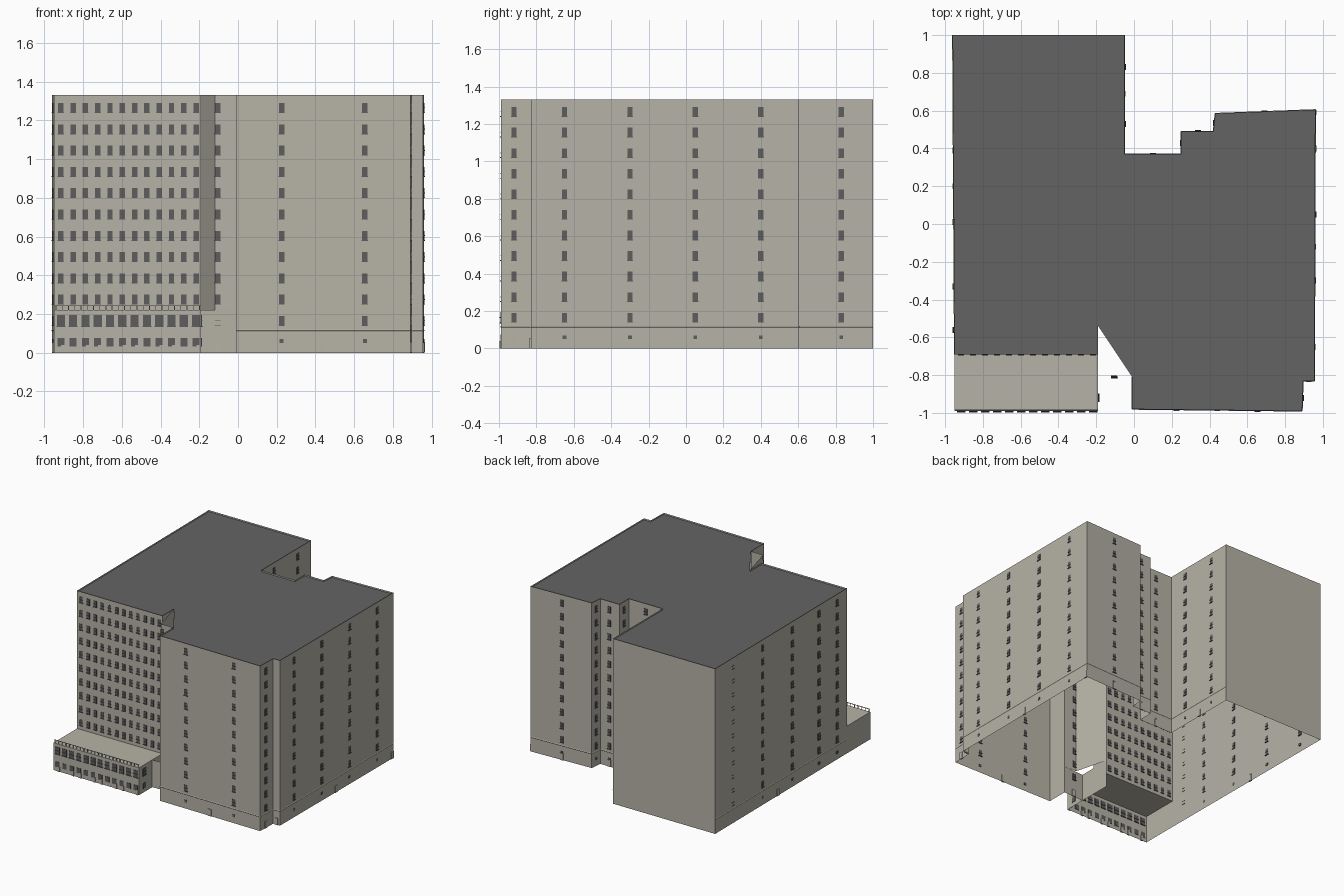
import bpy, bmesh
from mathutils import Vector

cube = bpy.data.objects.get("Cube")
if cube:
    bpy.data.objects.remove(cube)


def material(name, rgb):
    m = bpy.data.materials.new(name)
    m.use_nodes = True
    m.diffuse_color = (*rgb, 1)
    m.node_tree.nodes["Principled BSDF"].inputs["Base Color"].default_value = (*rgb, 1)
    return m


STONE = material("warm grey stone", (0.47, 0.45, 0.385))
ROOF = material("dark grey roofing", (0.127, 0.127, 0.127))
GLASS = material("dark window glass", (0.11, 0.11, 0.11))


def finish(bm, name, *mats):
    mesh = bpy.data.meshes.new(name)
    bm.to_mesh(mesh)
    bm.free()
    for m in mats:
        mesh.materials.append(m)
    ob = bpy.data.objects.new(name, mesh)
    bpy.context.collection.objects.link(ob)
    return ob


def ribbon(name, path, z0, z1):
    """Upright wall surface following a plan path."""
    bm = bmesh.new()
    low = [bm.verts.new((x, y, z0)) for x, y in path]
    high = [bm.verts.new((x, y, z1)) for x, y in path]
    for i in range(len(path) - 1):
        bm.faces.new((low[i], low[i + 1], high[i + 1], high[i]))
    return finish(bm, name, STONE)


def sunken_roof(name, path, z, rim, drop, mat):
    """Flat roof set below a narrow stone parapet."""
    bm = bmesh.new()
    top = bm.faces.new([bm.verts.new((x, y, z)) for x, y in path])
    bmesh.ops.inset_region(bm, faces=[top], thickness=rim)
    # Drop the inner sheet straight down from the parapet
    sheet = bmesh.ops.extrude_face_region(bm, geom=[top])
    bmesh.ops.translate(bm, vec=(0, 0, -drop),
                        verts=[g for g in sheet["geom"] if isinstance(g, bmesh.types.BMVert)])
    for g in sheet["geom"]:
        if isinstance(g, bmesh.types.BMFace):
            g.material_index = 1
    if top.is_valid:
        bm.faces.remove(top)
    return finish(bm, name, STONE, mat)


def plate(bm, x, y, z, side, w, h, depth=0.006):
    """Thin box lying on a wall that faces along the x or y axis."""
    size = (depth, w, h) if side == "x" else (w, depth, h)
    made = bmesh.ops.create_cube(bm, size=1)["verts"]
    bmesh.ops.scale(bm, vec=size, verts=made)
    bmesh.ops.translate(bm, vec=(x, y, z), verts=made)


TOP, LEDGE = 1.33, 0.22

# Plan of the tower, counter-clockwise from the entrance notch
tower = [(-0.01, -0.81), (-0.01, -0.98), (0.89, -0.99), (0.895, -0.83),
         (0.955, -0.83), (0.96, 0.605), (0.43, 0.585), (0.42, 0.49),
         (0.25, 0.49), (0.25, 0.37), (-0.05, 0.37), (-0.05, 1.0),
         (-0.96, 1.0), (-0.95, -0.69)]
front = [(-0.95, -0.69), (-0.19, -0.69), (-0.19, -0.54)]
ribbon("tower_walls", tower, 0, TOP)
ribbon("upper_front_walls", front + [(-0.12, -0.81), (-0.01, -0.81)], LEDGE, TOP)
sunken_roof("tower_roof", tower + front[1:], TOP, 0.01, 0.012, ROOF)

# Low front wing, open above beside the notch
ribbon("wing_walls", [(-0.95, -0.69), (-0.95, -0.99), (-0.19, -0.99),
                      (-0.19, -0.82), (-0.01, -0.81)], 0, LEDGE)
bm = bmesh.new()
bm.faces.new([bm.verts.new((x, y, LEDGE)) for x, y in
              ((-0.95, -0.99), (-0.19, -0.99), (-0.19, -0.69), (-0.95, -0.69))])
finish(bm, "wing_roof", STONE)
bm = bmesh.new()
ribbon("wing_side_return", [(-0.19, -0.82), (-0.19, -0.54)], 0, LEDGE)

# Railing along the wing roof
for i in range(24):
    plate(bm, -0.94 + i * 0.0322, -0.985, LEDGE + 0.011, "y", 0.004, 0.022, 0.004)
plate(bm, -0.57, -0.985, LEDGE + 0.023, "y", 0.76, 0.004, 0.004)
finish(bm, "wing_railing", STONE)

# Regular window grid of the front facade
STEP, HIGH = 0.11, 1.265
glass, bars, doors = bmesh.new(), bmesh.new(), bmesh.new()


def window(x, y, z, side, w, h):
    plate(glass, x, y, z, side, w, h)
    plate(bars, x, y, z, side, w, 0.004, 0.012)
    plate(bars, x, y, z - h / 2, side, w + 0.004, 0.004, 0.014)


for i in range(12):
    x = -0.915 + i * 0.0635
    for row in range(10):
        window(x, -0.69, HIGH - row * STEP, "y", 0.028, 0.05)
    window(x, -0.99, 0.165, "y", 0.042, 0.058)
    plate(glass, x, -0.99, 0.054, "y", 0.036, 0.042)
    if i % 3 != 1:
        plate(doors, x + 0.012, -0.99, 0.02, "y", 0.02, 0.04, 0.012)
window(-0.19, -0.92, 0.165, "x", 0.042, 0.058)
plate(glass, -0.19, -0.92, 0.054, "x", 0.036, 0.042)

# Single window columns around the tower
columns = [(0.225, -0.983, "y"), (0.655, -0.987, "y"), (-0.105, -0.81, "y"),
           (0.892, -0.92, "x"), (0.955, -0.65, "x"), (0.957, -0.3, "x"),
           (0.958, 0.05, "x"), (0.959, 0.4, "x"), (-0.05, 0.53, "x"),
           (-0.05, 0.83, "x"), (0.69, 0.595, "y"), (0.425, 0.535, "x"),
           (0.34, 0.49, "y"), (0.25, 0.43, "x"), (0.1, 0.37, "y")]
columns += [(-0.955, y, "x") for y in (0.77, 0.39, 0.01, -0.33, -0.56)]
for x, y, side in columns:
    for row in range(11):
        window(x, y, HIGH - row * STEP, side, 0.028, 0.05)
    if (x, y) not in ((-0.105, -0.81), (0.892, -0.92)):
        plate(glass, x, y, 0.06, side, 0.02, 0.02)
finish(glass, "window_panes", GLASS)
finish(bars, "window_bars_and_sills", GLASS)

# Plain doors in the wall colour
for x, y, side in [(-0.1, -0.813, "y"), (0.44, -0.985, "y"), (0.925, -0.83, "y"),
                   (0.892, -0.92, "x"), (0.957, -0.12, "x"), (0.96, 0.59, "x"),
                   (-0.05, 0.69, "x"), (0.69, 0.595, "y"), (0.34, 0.49, "y"),
                   (0.1, 0.37, "y"), (-0.955, 0.2, "x")]:
    plate(doors, x, y, 0.028, side, 0.028, 0.055, 0.012)
finish(doors, "doors", STONE)

# Slim belt course above the ground floor, omitted on the blank back wall
bm = bmesh.new()
for a, b in zip(tower, tower[1:]):
    if a[1] == b[1] == 1.0:
        continue
    p, q = Vector((*a, 0.115)), Vector((*b, 0.115))
    out = (q - p).cross(Vector((0, 0, 1))).normalized() * 0.003
    rise = Vector((0, 0, 0.005))
    inner = [bm.verts.new(v) for v in (p - rise, q - rise, q + rise, p + rise)]
    ridge = [bm.verts.new(v + out) for v in (p, q)]
    bm.faces.new((inner[0], inner[1], ridge[1], ridge[0]))
    bm.faces.new((ridge[0], ridge[1], inner[2], inner[3]))
finish(bm, "belt_course", STONE)
